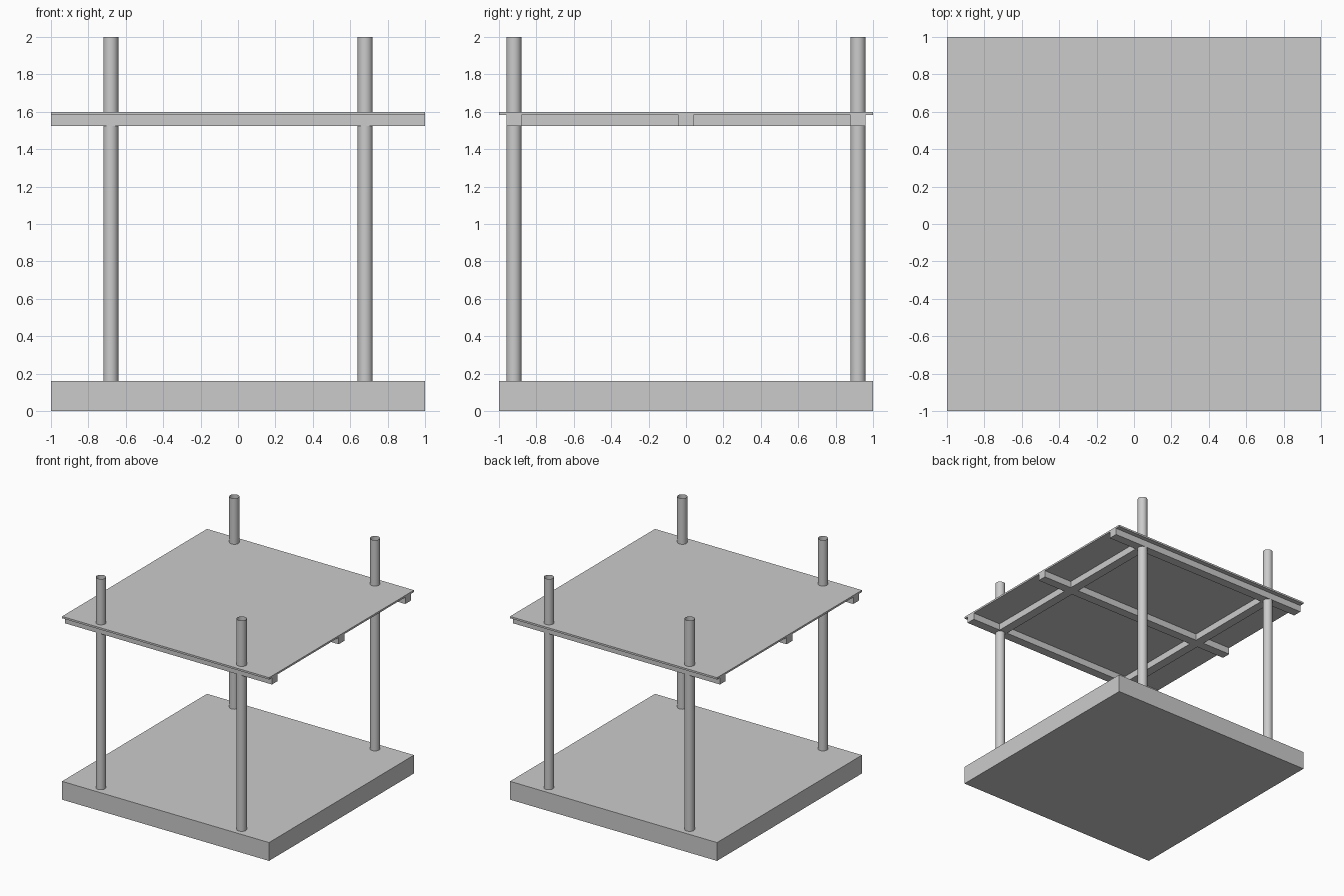
import bpy

if "Cube" in bpy.data.objects:
    bpy.data.objects.remove(bpy.data.objects["Cube"])


def box(name, x0, x1, y0, y1, z0, z1):
    bpy.ops.mesh.primitive_cube_add(
        size=1, location=((x0 + x1) / 2, (y0 + y1) / 2, (z0 + z1) / 2))
    ob = bpy.context.object
    ob.name = name
    ob.scale = (x1 - x0, y1 - y0, z1 - z0)
    bpy.ops.object.transform_apply(location=False, rotation=False, scale=True)
    return ob


def tube(name, x, y, r, z0, z1):
    # open-ended pipe
    bpy.ops.mesh.primitive_cylinder_add(
        vertices=32, radius=r, depth=z1 - z0, end_fill_type='NOTHING',
        location=(x, y, (z0 + z1) / 2))
    ob = bpy.context.object
    ob.name = name
    bpy.ops.object.shade_smooth_by_angle()
    return ob


PX, PY, R = 0.68, 0.92, 0.04       # post positions and half width
BEAM_Z, DECK_Z, DECK_TOP = 1.525, 1.584, 1.6

# Ground slab and raised deck
box("base_slab", -1, 1, -1, 1, 0, 0.16)
box("deck_plate", -1, 1, -1, 1, DECK_Z, DECK_TOP)

# Long beams under the deck
for label, y in (("front", -PY), ("middle", 0), ("back", PY)):
    box(label + "_beam", -1, 1, y - R, y + R, BEAM_Z, DECK_Z)

for side, sx in (("left", -1), ("right", 1)):
    x = sx * PX
    for end, sy in (("front", -1), ("back", 1)):
        # Cross beam between the long beams
        y0, y1 = sorted((sy * R, sy * (PY - R)))
        box(f"{side}_{end}_cross_beam", x - R, x + R, y0, y1, BEAM_Z, DECK_Z)
        # Corner post rising through the deck
        tube(f"{side}_{end}_post", x, sy * PY, R, 0.16, 2.0)
